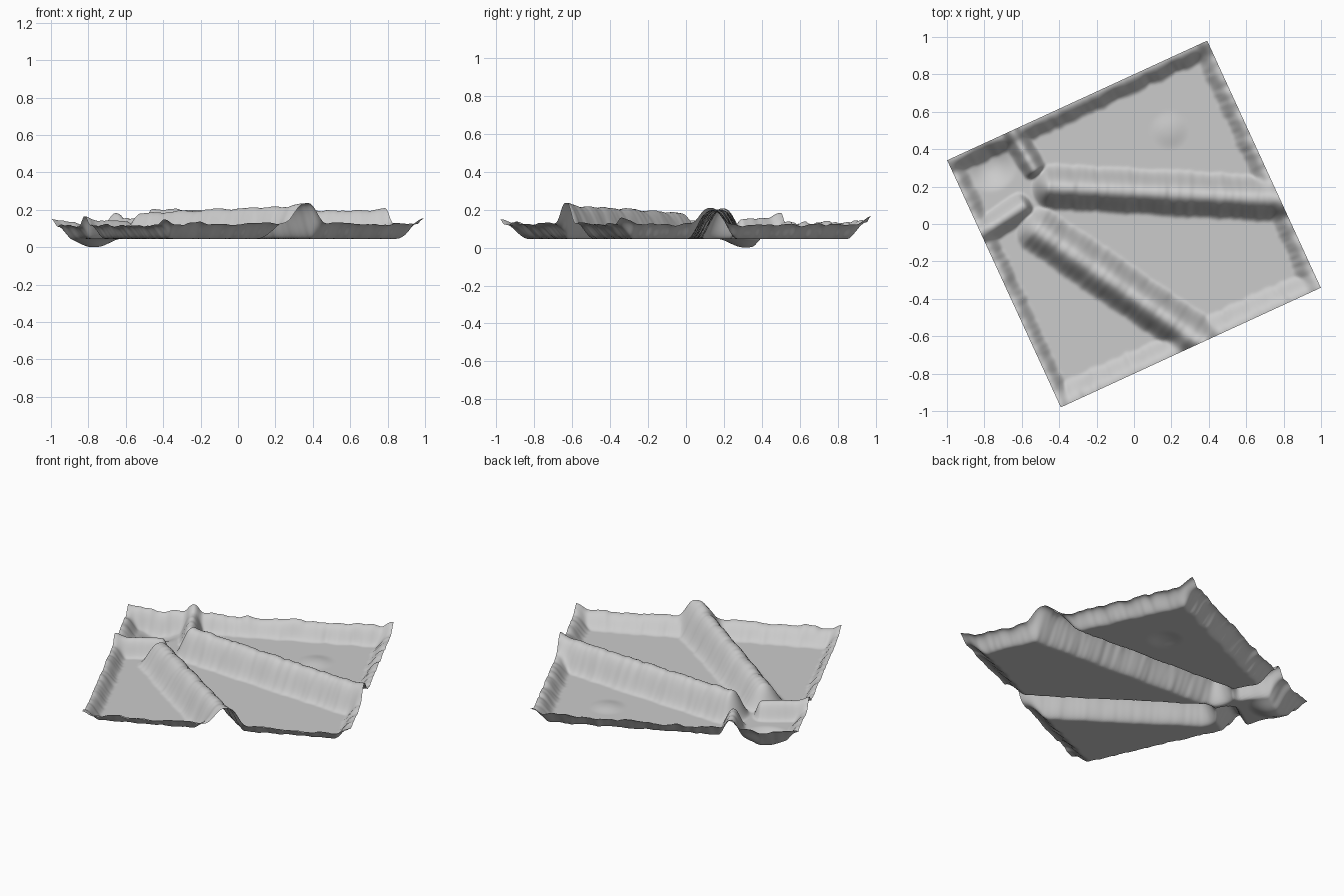
import bpy, bmesh, math
from mathutils import Vector, noise

if "Cube" in bpy.data.objects:
    bpy.data.objects.remove(bpy.data.objects["Cube"])

ANGLE = math.radians(24.7)
HALF_U, HALF_V = 0.765, 0.727      # half sizes of the rotated sheet
NU, NV = 170, 162
FLOOR = 0.045
U = Vector((math.cos(ANGLE), math.sin(ANGLE)))
V = Vector((-U.y, U.x))

# Ridges: start, end, start height, end height, half width, rounded end length
RIDGES = [
    ((-0.50, 0.20), (0.90, 0.125), 0.155, 0.150, 0.130, 0.10),
    ((-0.56, 0.00), (0.42, -0.67), 0.135, 0.180, 0.135, 0.12),
    ((-0.68, 0.54), (-0.52, 0.27), 0.110, 0.105, 0.075, 0.05),
    ((-0.86, -0.08), (-0.57, 0.11), 0.100, 0.095, 0.085, 0.05),
]


def bell(t):
    """Smooth hump: 1 at t=0, 0 at |t|>=1, slightly flattened on top."""
    t = min(abs(t), 1.0)
    return 0.5 + 0.5 * math.cos(math.pi * t ** 1.15)


def wobble(s, seed, freq=14.0):
    """Irregular variation along a ridge or rim."""
    return (noise.noise(Vector((s * freq, seed, 0.3)))
            + 0.5 * noise.noise(Vector((s * freq * 2.3, seed, 7.1))))


def ridge_height(p, i):
    a, b, h0, h1, width, cap = RIDGES[i]
    a, b = Vector(a), Vector(b)
    length = (b - a).length
    d = (b - a) / length
    s = (p - a).dot(d)
    across = (p - a).dot(Vector((-d.y, d.x)))
    over = max(0.0, cap * 0.5 - s, s - length + cap * 0.5) / cap
    t = min(max(s / length, 0), 1)
    w = width * (1 + 0.07 * wobble(s, i + 20.0))
    h = (h0 + (h1 - h0) * t) * (1 + 0.06 * wobble(s, i + 1.0))
    return h * bell(math.hypot(across / w, over))


def rim_height(u, v):
    """Turned-up edges: (distance to edge, position along it, height, width)."""
    edges = [(HALF_V - v, u, 0.085, 0.100), (HALF_V + v, u, 0.080, 0.125),
             (HALF_U - u, v, 0.075, 0.100), (HALF_U + u, v, 0.068, 0.085)]
    total = 0.0
    for k, (dist, along, h, w) in enumerate(edges):
        hh = h * (1 + 0.22 * wobble(along, k + 40.0, 9.0))
        ww = w * (1 + 0.14 * wobble(along, k + 60.0))
        total += (hh * bell(dist / ww)) ** 2
    return math.sqrt(total)


def height(u, v, p):
    total = rim_height(u, v) ** 2
    for i in range(len(RIDGES)):
        total += ridge_height(p, i) ** 2
    z = FLOOR + math.sqrt(total)
    # sunken corner basin and low round mound
    z -= 0.045 * bell((p - Vector((-0.77, 0.315))).length / 0.15)
    z += 0.012 * bell((p - Vector((0.19, 0.50))).length / 0.11)
    return max(z, 0.0)


# Terrain sheet
bm = bmesh.new()
rows = []
for j in range(NV + 1):
    v = HALF_V * (2 * j / NV - 1)
    row = []
    for i in range(NU + 1):
        u = HALF_U * (2 * i / NU - 1)
        p = U * u + V * v
        row.append(bm.verts.new((p.x, p.y, height(u, v, p))))
    rows.append(row)
for j in range(NV):
    for i in range(NU):
        bm.faces.new((rows[j][i], rows[j][i + 1], rows[j + 1][i + 1], rows[j + 1][i]))
for f in bm.faces:
    f.smooth = True
mesh = bpy.data.meshes.new("terrain_floor")
bm.to_mesh(mesh)
bm.free()
terrain = bpy.data.objects.new("terrain_floor", mesh)
bpy.context.collection.objects.link(terrain)
